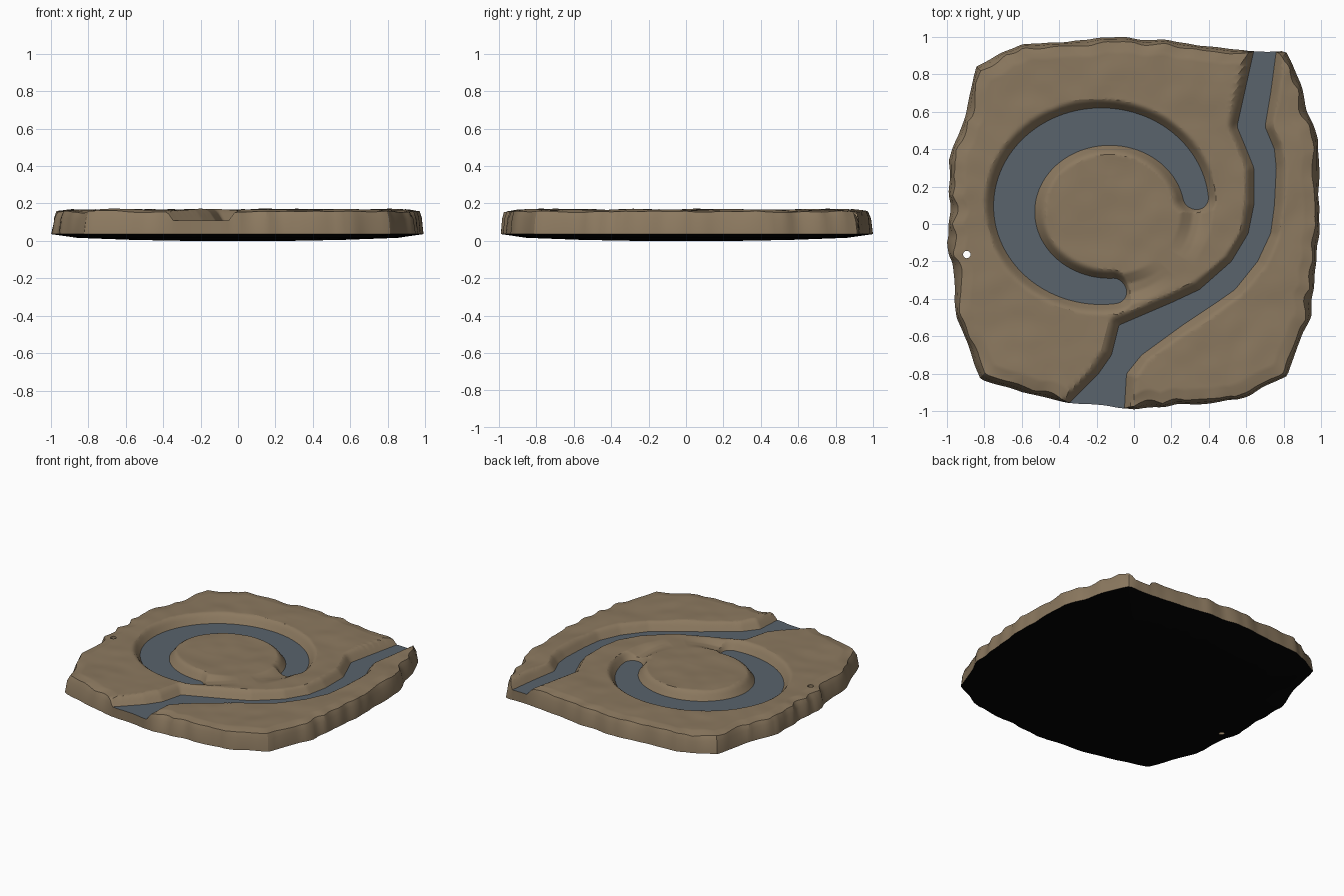
import bpy, bmesh, math
from mathutils import Vector, noise

if "Cube" in bpy.data.objects:
    bpy.data.objects.remove(bpy.data.objects["Cube"])

WATER_Z, GROUND_Z, RIM_Z = 0.108, 0.166, 0.036
RINGS, SPOKES = 100, 320

OUTLINE = [(.99, 0), (.985, .45), (.93, .6), (.89, .75), (.81, .925), (.62, .925), (.4, .95),
           (.15, .98), (-.15, 1), (-.35, .975), (-.6, .96), (-.72, .9), (-.84, .84), (-.9, .6),
           (-.94, .47), (-.99, .34), (-.98, .1), (-1, -.1), (-.97, -.2), (-.95, -.5), (-.88, -.67),
           (-.82, -.83), (-.6, -.9), (-.35, -.95), (0, -.99), (.3, -.96), (.55, -.94), (.7, -.87),
           (.82, -.81), (.88, -.65), (.95, -.48), (.96, -.3)]
# river: y, left bank x, right bank x
RIVER = [(1.2, .64, .76), (.925, .64, .76), (.7, .59, .73), (.52, .55, .7), (.4, .6, .75),
         (.3, .64, .76), (.1, .64, .75), (-.05, .61, .73), (-.2, .52, .66), (-.35, .35, .54),
         (-.42, .2, .44), (-.54, -.08, .26), (-.7, -.12, .04), (-.8, -.19, -.04),
         (-.97, -.36, -.05), (-1.2, -.6, -.05)]
RIVER_POLY = [(l, y) for y, l, r in RIVER] + [(r, y) for y, l, r in reversed(RIVER)]


def make_material(name, color):
    mat = bpy.data.materials.new(name)
    mat.use_nodes = True
    mat.diffuse_color = (*color, 1)
    mat.node_tree.nodes["Principled BSDF"].inputs["Base Color"].default_value = (*color, 1)
    return mat


def clamp(t):
    return max(0.0, min(1.0, t))


def wobble(x, y, scale, seed=0.0):
    return noise.noise(Vector((x * scale, y * scale, seed)))


def outline_radius(angle):
    """Distance from the middle to the slab outline."""
    c, s = math.cos(angle), math.sin(angle)
    best = 0.9
    for (ax, ay), (bx, by) in zip(OUTLINE, OUTLINE[1:] + OUTLINE[:1]):
        na, nb = ay * c - ax * s, by * c - bx * s
        if na <= 0 < nb:
            t = na / (na - nb)
            best = (ax + (bx - ax) * t) * c + (ay + (by - ay) * t) * s
    return best + 0.012 * wobble(c, s, 9, 4)


def river_distance(x, y):
    """Signed distance to the river bank, negative in the water."""
    inside, best = False, 9.0
    for (ax, ay), (bx, by) in zip(RIVER_POLY, RIVER_POLY[1:] + RIVER_POLY[:1]):
        ex, ey, px, py = bx - ax, by - ay, x - ax, y - ay
        t = clamp((px * ex + py * ey) / (ex * ex + ey * ey))
        best = min(best, math.hypot(px - ex * t, py - ey * t))
        if (ay > y) != (by > y) and x < ax + ex * (y - ay) / ey:
            inside = not inside
    return -best if inside else best


def ellipse_distance(x, y, cx, cy, rx, ry):
    return (math.hypot((x - cx) / rx, (y - cy) / ry) - 1) * (rx + ry) / 2


def moat(x, y):
    """Signed distance to the moat, and depth of the dip between its ends."""
    outer = ellipse_distance(x, y, -.175, .095, .575, .525)
    inner = ellipse_distance(x, y, -.13, .065, .4, .355)
    half, across = (inner - outer) / 2, (outer + inner) / 2
    angle = math.degrees(math.atan2(y - .08, x + .15)) % 360
    along = 0.0
    if angle > 276 or angle < 7:
        a = angle if angle > 180 else angle + 360
        along = min(a - 276, 367 - a) * math.pi / 180 * .48
    dip = .045 * clamp(1 - along / .33) * clamp((half + .02 - abs(across)) / .06)
    return math.hypot(along, across) - half, dip if along else 0


def bank(d):
    t = d / .042
    return WATER_Z + (GROUND_Z - WATER_Z) * max(-.5, t if t < .8 else .8 + (t - .8) * .5)


def height(x, y, s):
    ground = GROUND_Z + .008 * wobble(x, y, 3.2) + .004 * wobble(x, y, 8, 2)
    ground -= clamp((s - .94) / .06) * (.007 + .014 * abs(wobble(x, y, 5, 7)))
    d, dip = moat(x, y)
    return min(ground - dip, bank(d), bank(river_distance(x, y)))


# top surface as a round grid stretched to the outline
bm = bmesh.new()
rings = [[] for _ in range(RINGS)]
for j in range(SPOKES):
    a = math.tau * j / SPOKES
    c, s = math.cos(a), math.sin(a)
    full = outline_radius(a)
    inset = .02 + .045 * abs(wobble(c, s, 6, 9))
    inset *= clamp(river_distance(full * c, full * s) / .06)
    for i in range(RINGS):
        f = (i + 1) / RINGS
        r = f * (full - inset)
        rings[i].append(bm.verts.new((r * c, r * s, height(r * c, r * s, f))))
middle = bm.verts.new((0, 0, height(0, 0, 0)))
for j in range(SPOKES):
    k = (j + 1) % SPOKES
    bm.faces.new((middle, rings[0][j], rings[0][k]))
    for low, high in zip(rings, rings[1:]):
        bm.faces.new((low[j], high[j], high[k], low[k]))

# water: cut at the water line and level everything under it
bmesh.ops.bisect_plane(bm, geom=bm.verts[:] + bm.edges[:] + bm.faces[:], dist=1e-5,
                       plane_co=(0, 0, WATER_Z), plane_no=(0, 0, 1))
for face in bm.faces:
    if all(v.co.z < WATER_Z + 2e-5 for v in face.verts):
        face.material_index = 1
for v in bm.verts:
    v.co.z = max(v.co.z, WATER_Z)


def skirt(edges, place, material):
    """Extrude a rim loop and move each new point by a rule."""
    new = bmesh.ops.extrude_edge_only(bm, edges=edges)["geom"]
    for v in (g for g in new if isinstance(g, bmesh.types.BMVert)):
        v.co = place(v.co)
    for f in (g for g in new if isinstance(g, bmesh.types.BMFace)):
        f.material_index = material
    return [e for e in bm.edges if e.is_boundary]


def wall_ring(share, z_share):
    def place(co):
        full = outline_radius(math.atan2(co.y, co.x))
        r = math.hypot(co.x, co.y)
        k = (r + (full - r) * share) / r
        lump = .012 * wobble(co.x, co.y, 7, 3) * (1 - z_share)
        return Vector((co.x * k, co.y * k, co.z + (RIM_Z - co.z) * z_share + lump))
    return place


def under_ring(scale, z):
    return lambda co: Vector((co.x * scale, co.y * scale, z))


# rocky side wall, then the shallow dished underside
rim = [e for e in bm.edges if e.is_boundary]
rim = skirt(rim, wall_ring(.6, .3), 0)
rim = skirt(rim, wall_ring(1, 1), 0)
for scale, z in ((.86, .016), (.65, .005), (.5, 0)):
    rim = skirt(rim, under_ring(scale, z), 2)
cap = bmesh.ops.contextual_create(bm, geom=rim)["faces"]
for f in cap:
    f.material_index = 2
bmesh.ops.recalc_face_normals(bm, faces=bm.faces[:])

mesh = bpy.data.meshes.new("terrain_slab")
bm.to_mesh(mesh)
bm.free()
for mat in (make_material("earth_brown", (.26, .19, .115)),
            make_material("water_slate", (.1, .125, .15)),
            make_material("underside_black", (.001, .001, .001))):
    mesh.materials.append(mat)
slab = bpy.data.objects.new("terrain_slab", mesh)
bpy.context.collection.objects.link(slab)

# small peg hole near the right edge
bpy.ops.mesh.primitive_cylinder_add(vertices=16, radius=.02, depth=.6, location=(-.893, -.163, .1))
cutter = bpy.context.object
cutter.name = "peg_hole_cutter"
cutter.hide_render = True
cut = slab.modifiers.new("peg_hole", "BOOLEAN")
cut.operation, cut.object, cut.solver = "DIFFERENCE", cutter, "EXACT"

bpy.ops.object.select_all(action="DESELECT")
slab.select_set(True)
bpy.context.view_layer.objects.active = slab
bpy.ops.object.modifier_apply(modifier="peg_hole")
bpy.data.objects.remove(cutter)
bpy.ops.object.shade_smooth_by_angle(angle=math.radians(25))
